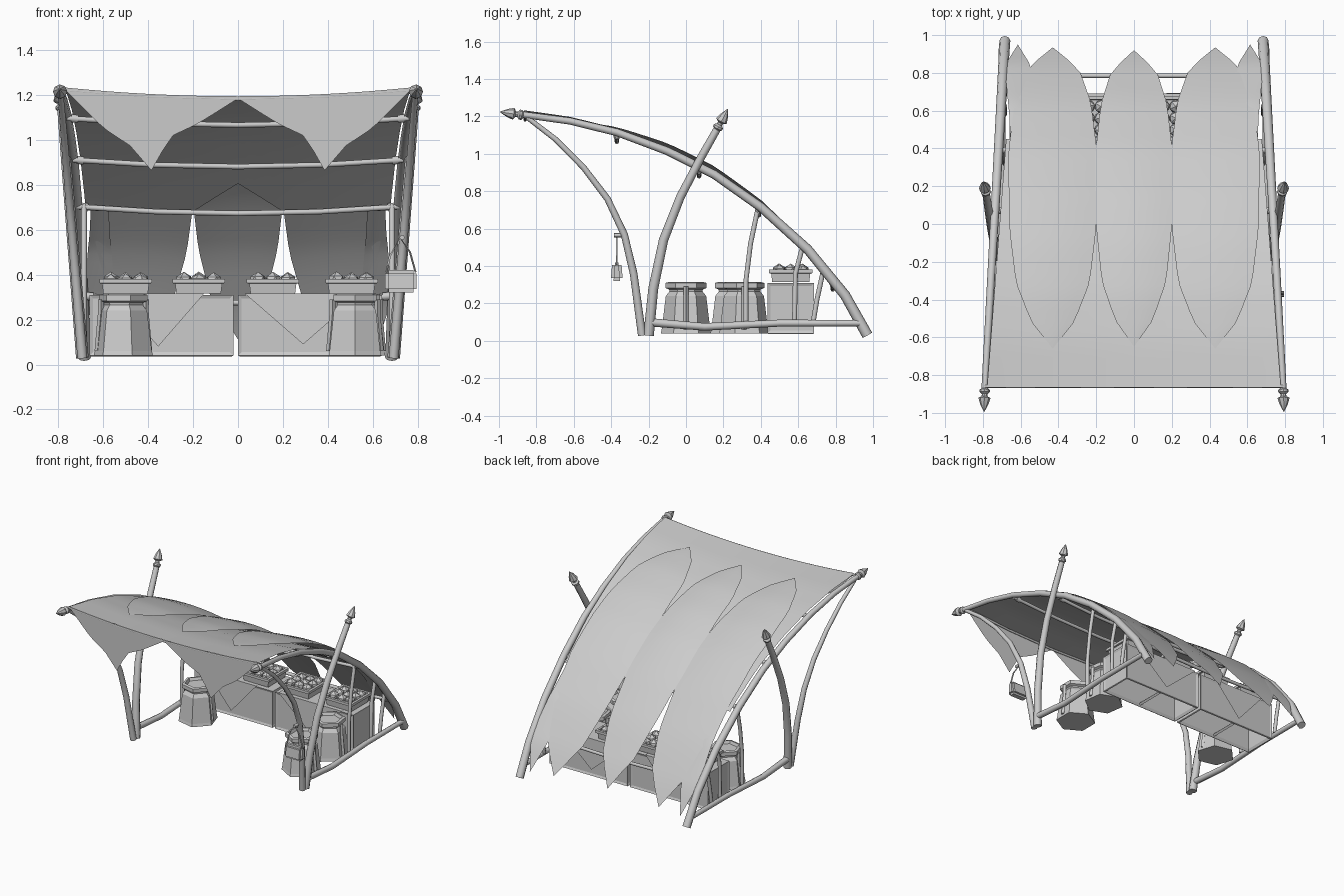
import bpy, bmesh, math, random
from mathutils import Vector, Matrix

random.seed(4)
cube = bpy.data.objects.get("Cube")
if cube:
    bpy.data.objects.remove(cube, do_unlink=True)

grey = bpy.data.materials.new("plain_grey")
grey.use_nodes = True
COLOUR = (0.6, 0.6, 0.6, 1)
grey.diffuse_color = COLOUR
grey.node_tree.nodes["Principled BSDF"].inputs["Base Color"].default_value = COLOUR


def lerp(table, t):
    """Piecewise linear lookup in a list of (key, value) pairs."""
    for (a, va), (b, vb) in zip(table, table[1:]):
        if t <= b:
            return va + (vb - va) * (t - a) / (b - a)
    return table[-1][1]


def finish(name, bm, smooth=None):
    mesh = bpy.data.meshes.new(name)
    bm.to_mesh(mesh)
    bm.free()
    mesh.materials.append(grey)
    ob = bpy.data.objects.new(name, mesh)
    bpy.context.collection.objects.link(ob)
    bpy.context.view_layer.objects.active = ob
    if smooth:
        bpy.ops.object.select_all(action="DESELECT")
        ob.select_set(True)
        bpy.ops.object.shade_smooth_by_angle(angle=math.radians(smooth))
    return ob


def tube(name, points, r0, r1=None, sides=8):
    """Tapered round pole swept through points."""
    r1 = r0 if r1 is None else r1
    pts = [Vector(p) for p in points]
    bm, rings, last = bmesh.new(), [], len(pts) - 1
    for i, p in enumerate(pts):
        d = (pts[min(i + 1, last)] - pts[max(i - 1, 0)]).normalized()
        ref = Vector((1, 0, 0)) if abs(d.x) < 0.7 else Vector((0, 0, 1))
        u = d.cross(ref).normalized()
        v = d.cross(u)
        r = r0 + (r1 - r0) * i / last
        angles = [math.tau * k / sides for k in range(sides)]
        rings.append([bm.verts.new(p + (u * math.cos(a) + v * math.sin(a)) * r) for a in angles])
    for a, b in zip(rings, rings[1:]):
        for k in range(sides):
            bm.faces.new((a[k], a[k - 1], b[k - 1], b[k]))
    bm.faces.new(rings[0])
    bm.faces.new(rings[-1][::-1])
    bmesh.ops.recalc_face_normals(bm, faces=bm.faces)
    return finish(name, bm, 50)


def lathe(name, profile, origin, axis=(0, 0, 1), sides=8, turn=0.0, smooth=None):
    """Stack of (radius, height) rings along an axis."""
    bm, rings = bmesh.new(), []
    for r, h in profile:
        rings.append([bm.verts.new((r * math.cos(turn + math.tau * k / sides),
                                    r * math.sin(turn + math.tau * k / sides), h)) for k in range(sides)])
    for a, b in zip(rings, rings[1:]):
        for k in range(sides):
            bm.faces.new((a[k - 1], a[k], b[k], b[k - 1]))
    bm.faces.new(rings[0][::-1])
    bm.faces.new(rings[-1])
    rot = Vector((0, 0, 1)).rotation_difference(Vector(axis)).to_matrix().to_4x4()
    bm.transform(Matrix.Translation(origin) @ rot)
    return finish(name, bm, smooth)


# Side outline of the roof ribs, height by depth
RIB = [(-0.88, 1.21), (-0.62, 1.175), (-0.37, 1.115), (-0.1, 1.015), (0.15, 0.89), (0.4, 0.715),
       (0.65, 0.49), (0.85, 0.245), (0.97, 0.03)]


def rib_x(y):
    return 0.74 - 0.058 * y


def roof_z(x, y):
    return lerp(RIB, y) + 0.025 - 0.04 * (1 - (x / 0.78) ** 2)


def cloth(name, point, cols=12, rows=16):
    """Sheet of quads from a function of two 0..1 parameters."""
    bm = bmesh.new()
    grid = [[bm.verts.new(point(i / cols, j / rows)) for i in range(cols + 1)] for j in range(rows + 1)]
    for a, b in zip(grid, grid[1:]):
        for i in range(cols):
            bm.faces.new((a[i], a[i + 1], b[i + 1], b[i]))
    bmesh.ops.remove_doubles(bm, verts=bm.verts, dist=0.0005)
    return finish(name, bm, 60)


# Main awning with a notched back edge
def awning_point(u, v):
    s = 2 * u - 1
    end = lerp([(0, 0.25), (0.28, 0.42), (1, 0.45)], abs(s))
    y = -0.865 + (end + 0.865) * v
    x = s * (rib_x(y) - 0.012 - 0.025 * v)
    return x, y, roof_z(x, y)


cloth("awning", awning_point, 14)


# Long pointed strips lying over the awning
def strip(name, centre, half, tip, tail, lift):
    def point(u, v):
        y = tip + (tail - tip) * v
        w = lerp(half, v)
        x = centre + (2 * u - 1) * w
        bulge = lift * math.sin(math.pi * min(1, v * 1.05)) * (1 - 0.5 * (2 * u - 1) ** 2)
        return x, y, roof_z(x, y) + 0.006 + bulge
    cloth(name, point, 8, 24)


LEAF = [(0, 0), (0.09, 0.1), (0.22, 0.17), (0.4, 0.2), (0.65, 0.205), (0.82, 0.175), (0.93, 0.12), (1, 0)]
strip("middle_strip", 0, LEAF, -0.65, 0.92, 0.045)
for side, word in ((1, "left"), (-1, "right")):
    strip(word + "_strip", side * 0.43, [(k, w * 1.15) for k, w in LEAF], -0.66, 0.935, 0.04)
    strip(word + "_edge_strip", side * 0.615, [(0, 0.03), (0.5, 0.045), (0.85, 0.07), (1, 0)], 0.2, 0.95, 0.01)

# Hanging valance with two points
VALANCE = [(0, 0.01), (0.18, 0.125), (0.3, 0.185), (0.385, 0.34), (0.48, 0.235), (0.6, 0.165), (0.77, 0.01)]


def valance_point(u, v):
    x = (2 * u - 1) * 0.77
    return x, -0.867, roof_z(x, -0.867) - v * lerp(VALANCE, abs(x))


cloth("valance", valance_point, 32, 2)

FINIAL = [(0.018, 0), (0.027, 0.008), (0.027, 0.02), (0.015, 0.03), (0.015, 0.042),
          (0.032, 0.052), (0.022, 0.085), (0.002, 0.125)]
POST = [(-0.2, 0.03), (-0.175, 0.28), (-0.12, 0.54), (-0.03, 0.77), (0.08, 0.98), (0.165, 1.13)]
BRACE = [(-0.235, 0.03), (-0.28, 0.36), (-0.33, 0.57), (-0.42, 0.76), (-0.55, 0.93), (-0.7, 1.08), (-0.85, 1.195)]
RAIL = [(-0.2, 0.1), (0.1, 0.075), (0.5, 0.095), (0.93, 0.095)]
STAYS = [[(0.32, 0.1), (0.32, 0.32), (0.345, 0.52), (0.385, 0.71)],
         [(0.58, 0.1), (0.585, 0.36), (0.625, 0.51)],
         [(0.68, 0.1), (0.7, 0.22), (0.735, 0.38)]]

# Side frames
for side, word in ((1, "left"), (-1, "right")):
    def lean(path):
        return [(side * (0.69 + 0.095 * z / 1.15), y, z) for y, z in path]

    tube(word + "_rib", [(side * rib_x(y), y, z) for y, z in RIB], 0.017, 0.029)
    lathe(word + "_rib_finial", FINIAL, (side * 0.79, -0.87, 1.207), (side * 0.03, -1, 0.14), smooth=40)
    tube(word + "_post", lean(POST), 0.028, 0.02)
    lathe(word + "_post_finial", FINIAL, lean(POST)[-1], (side * 0.1, 0.4, 0.75), smooth=40)
    tube(word + "_brace", lean(BRACE), 0.022, 0.013)
    tube(word + "_floor_rail", [(side * 0.7, y, z) for y, z in RAIL], 0.022, 0.017)
    for i, stay in enumerate(STAYS):
        tube(f"{word}_stay_{i + 1}", [(side * 0.685, y, z) for y, z in stay], 0.013)

# Sagging cross bars with lashings at each end
for i, y in enumerate((-0.37, 0.07, 0.39, 0.785)):
    w, z = rib_x(y), lerp(RIB, y) - 0.02
    tube(f"cross_bar_{i + 1}", [(w * t, y, z - 0.03 * (1 - t * t)) for t in (-1, -0.5, 0, 0.5, 1)], 0.012)
    for s in (-1, 1):
        tube("bar_lashing", [(s * (w - 0.05), y, z - 0.003), (s * (w - 0.02), y, z)], 0.018)
tube("front_bar", [(x, -0.86, roof_z(x, -0.86) - 0.012) for x in (-0.79, -0.4, 0, 0.4, 0.79)], 0.008)


# Counter boxes, open underneath, with inset panels
def counter(name, x0, x1):
    bm = bmesh.new()
    bmesh.ops.create_cube(bm, size=1)
    bm.transform(Matrix.Translation(((x0 + x1) / 2, 0.56, 0.175)) @ Matrix.Diagonal((x1 - x0, 0.25, 0.27, 1)))
    bm.normal_update()
    bmesh.ops.delete(bm, geom=[f for f in bm.faces if f.normal.z < -0.5], context="FACES_ONLY")
    walls = [f for f in bm.faces if abs(f.normal.z) < 0.5]
    bmesh.ops.inset_individual(bm, faces=walls, thickness=0.022, depth=-0.006)
    ob = finish(name, bm)
    ob.modifiers.new("wall_thickness", "SOLIDIFY").thickness = 0.012
    tube(name + "_divider", [((x0 + x1) / 2, 0.45, 0.055), ((x0 + x1) / 2, 0.67, 0.055)], 0.012, sides=4)


# Pointed cloth draped over both long sides of a counter
def drape(name, x0, x1, tip):
    bm = bmesh.new()
    mid = (x0 + x1) / 2
    front = [bm.verts.new(p) for p in ((x0, 0.43, 0.316), (x1, 0.43, 0.316), (mid, 0.426, tip))]
    back = [bm.verts.new(p) for p in ((x0, 0.69, 0.316), (x1, 0.69, 0.316), (mid, 0.694, tip))]
    bm.faces.new((front[0], front[2], front[1]))
    bm.faces.new((back[0], back[1], back[2]))
    bm.faces.new((front[0], front[1], back[1], back[0]))
    finish(name, bm)


counter("right_counter", -0.66, -0.02)
counter("left_counter", 0.0, 0.64)
drape("right_counter_cloth", -0.56, -0.15, 0.08)
drape("left_counter_cloth", 0.03, 0.55, 0.09)

# Produce trays on the counters
TRAY = [(0.14, 0), (0.148, 0.045), (0.165, 0.047), (0.165, 0.066), (0.14, 0.066), (0.135, 0.035)]
for x in (-0.5, -0.175, 0.155, 0.505):
    lathe("produce_tray", TRAY, (x, 0.56, 0.315), sides=4, turn=math.pi / 4)
    bm = bmesh.new()
    for i in range(9):
        spot = (x + (i % 3 - 1) * 0.066, 0.56 + (i // 3 - 1) * 0.062, 0.362 + random.random() * 0.014)
        place = Matrix.Translation(spot) @ Matrix.Rotation(random.random() * 3, 4, "Z")
        bmesh.ops.create_icosphere(bm, subdivisions=1, radius=0.038, matrix=place)
    finish("produce", bm)

# Tied sacks standing beside the counter
SACK = [(0.135, 0), (0.13, 0.02), (0.108, 0.2), (0.088, 0.225), (0.09, 0.235), (0.11, 0.243),
        (0.11, 0.27), (0.09, 0.275), (0.08, 0.255)]
for i, (x, y) in enumerate(((0.52, 0.0), (0.53, 0.31), (-0.51, 0.26))):
    lathe(f"sack_{i + 1}", SACK, (x, y, 0.04), sides=6, turn=math.pi / 6 + i * 0.15)
    for s in (-1, 1):
        tube("sack_strap", [(x + s * 0.115, y, 0.06), (x + s * 0.1, y, 0.23), (x + s * 0.1, y, 0.29)], 0.013, sides=4)

# Hanging kettle with a loop handle
bm = bmesh.new()
bmesh.ops.create_cube(bm, size=1)
for v in bm.verts:
    v.co.y *= 0.75 if v.co.z > 0 else 1
bm.transform(Matrix.Translation((0.725, -0.37, 0.37)) @ Matrix.Diagonal((0.14, 0.065, 0.1, 1)))
bmesh.ops.bevel(bm, geom=bm.edges[:], offset=0.015, segments=2, affect="EDGES")
finish("kettle_body", bm, 40)
tube("kettle_handle", [(0.66, -0.37, 0.41), (0.675, -0.37, 0.48), (0.72, -0.37, 0.565),
                       (0.765, -0.37, 0.5), (0.79, -0.37, 0.41)], 0.005, sides=6)
tube("kettle_hook", [(0.73, -0.385, 0.565), (0.73, -0.32, 0.565)], 0.011)
